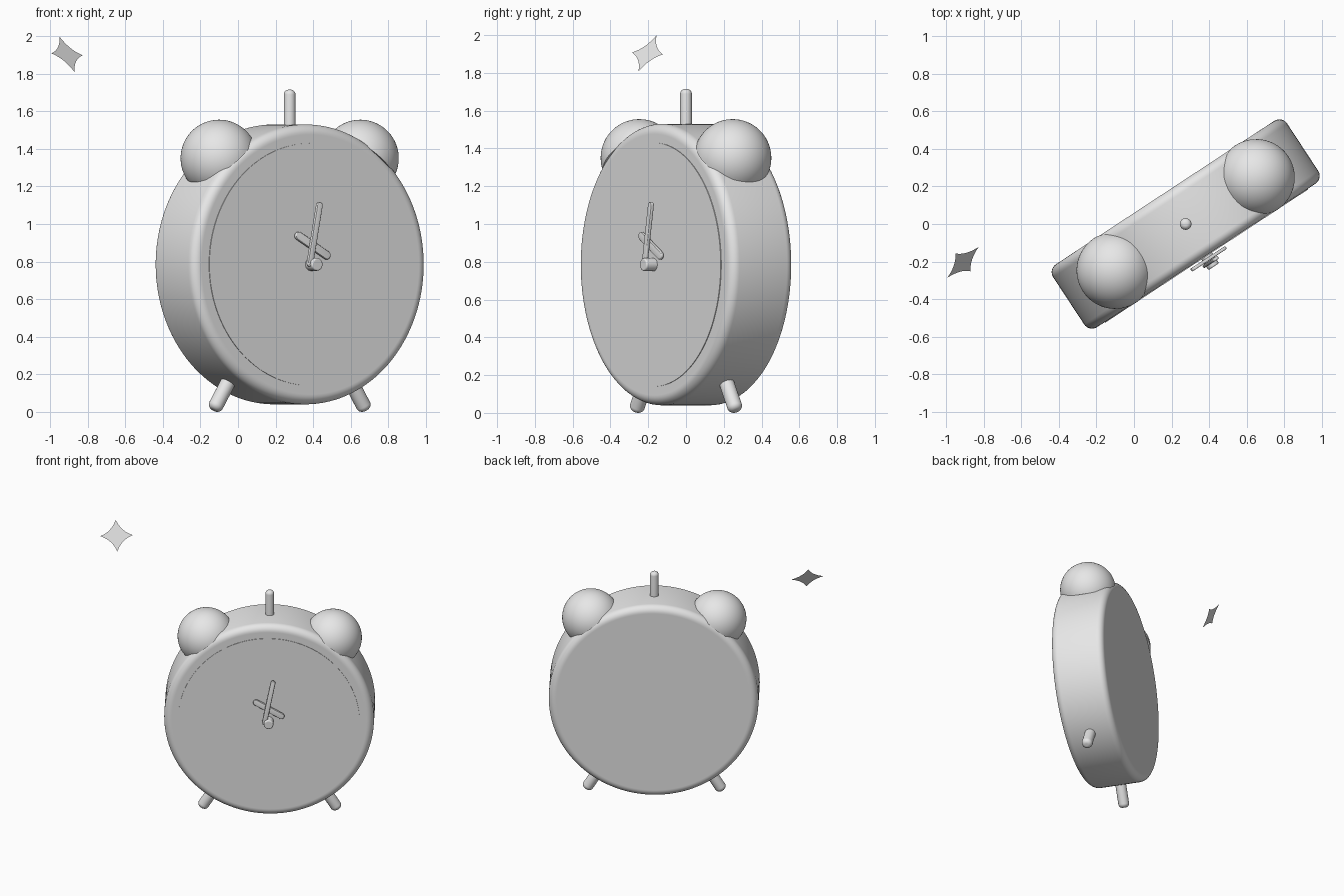
import bpy, bmesh, math
from mathutils import Matrix, Vector

if "Cube" in bpy.data.objects:
    bpy.data.objects.remove(bpy.data.objects["Cube"])

grey = bpy.data.materials.new("plain_grey")
grey.diffuse_color = (0.8, 0.8, 0.8, 1)
grey.use_nodes = True
grey.node_tree.nodes["Principled BSDF"].inputs["Base Color"].default_value = grey.diffuse_color

R, ZC = 0.745, 0.785                       # body radius and centre height
PLACE = Matrix.Translation((0.275, 0, 0)) @ Matrix.Rotation(math.radians(33.3), 4, 'Z')
FACE = Matrix.Translation((0, 0, ZC)) @ Matrix.Rotation(math.pi / 2, 4, 'X')  # local z -> front


def finish(name, bm, matrix, smooth=True):
    bmesh.ops.recalc_face_normals(bm, faces=bm.faces)
    bm.transform(matrix)
    me = bpy.data.meshes.new(name)
    bm.to_mesh(me)
    bm.free()
    me.materials.append(grey)
    ob = bpy.data.objects.new(name, me)
    bpy.context.collection.objects.link(ob)
    if smooth:
        bpy.ops.object.select_all(action='DESELECT')
        ob.select_set(True)
        bpy.context.view_layer.objects.active = ob
        bpy.ops.object.shade_smooth_by_angle(angle=math.radians(30))
    return ob


def lathe(name, profile, matrix, steps=64):
    """Revolve (radius, height) points round the local z axis."""
    bm = bmesh.new()
    vs = [bm.verts.new((r, 0, h)) for r, h in profile]
    es = [bm.edges.new(p) for p in zip(vs, vs[1:])]
    bmesh.ops.spin(bm, geom=vs + es, cent=(0, 0, 0), axis=(0, 0, 1),
                   angle=2 * math.pi, steps=steps)
    bmesh.ops.remove_doubles(bm, verts=bm.verts, dist=1e-5)
    return finish(name, bm, PLACE @ matrix)


def rod(r, h0, h1, b0, b1, n=8):
    """Profile of a cylinder with rounded ends."""
    pts = [(0, h0)]
    for h, b, s in ((h0, b0, -1), (h1, b1, 1)):
        if b:
            arc = [(r - b + b * math.sin(a), h - s * b + s * b * math.cos(a))
                   for a in (math.pi / 2 * i / n for i in range(n + 1))]
            arc.insert(0, (r - b - 0.004, h))
        else:
            arc = [(r, h)]
        pts += arc if s < 0 else arc[::-1]
    return pts + [(0, h1)]


def radial(angle):
    """Frame at the body centre whose z axis leans sideways by the angle."""
    return Matrix.Translation((0, 0, ZC)) @ Matrix.Rotation(math.radians(angle), 4, 'Y')


def hand(name, offset, length, width, tilt, depth):
    """Flat round-ended bar, tilted about its own middle."""
    bm = bmesh.new()
    r, n, s = width / 2, 10, length / 2 - width / 2
    vs = []
    for end in (1, -1):
        for i in range(n + 1):
            a = math.pi * i / n
            vs.append(bm.verts.new((end * r * math.cos(a), end * (s + r * math.sin(a)), 0)))
    f = bm.faces.new(vs)
    out = bmesh.ops.extrude_face_region(bm, geom=[f])
    top = [v for v in out['geom'] if isinstance(v, bmesh.types.BMVert)]
    bmesh.ops.translate(bm, verts=top, vec=(0, 0, 0.018))
    rims = [e for e in bm.edges if abs(e.verts[0].co.z - e.verts[1].co.z) < 1e-6]
    bmesh.ops.bevel(bm, geom=rims, offset=0.005, segments=3, profile=0.5, affect='EDGES')
    m = (Matrix.Translation((0, offset, depth))
         @ Matrix.Rotation(math.radians(-tilt), 4, 'Z'))
    return finish(name, bm, PLACE @ FACE @ m)


# Case, dial and hands
lathe("clock_body", rod(R, -0.2, 0.2, 0.05, 0.05), FACE, 128)
lathe("dial", rod(0.645, 0.19, 0.204, 0, 0), FACE, 128)
hand("hour_hand", 0.1, 0.25, 0.045, -60, 0.213)
hand("minute_hand", 0.16, 0.35, 0.036, 11, 0.233)
lathe("centre_knob", rod(0.034, 0.2, 0.272, 0, 0.008), FACE, 32)

# Bells and feet, mirrored left and right
dome = [(0, 0)] + [(0.205 * math.cos(a), 0.205 * math.sin(a))
                   for a in (math.pi / 2 * i / 24 for i in range(25))]
for side, s in (("left", -1), ("right", 1)):
    lathe(side + "_bell", dome, radial(s * 38.5) @ Matrix.Translation((0, 0, 0.722)))
    lathe(side + "_foot", rod(0.04, 0.65, 0.914, 0, 0.03), radial(s * (180 - 32)), 32)

# Top pin
lathe("top_pin", rod(0.031, 1.45, 1.715, 0, 0.026), Matrix.Identity(4), 32)

# Floating four-pointed star with hollow edges
c = Vector((-0.91, -0.204, 1.903))
u = Vector((0.083, 0.082, -0.005))
w = Vector((-0.041, 0.048, 0.096))
bm = bmesh.new()
tips = [u, w, -u, -w]
outline = []
for i in range(4):
    a, b = tips[i], tips[(i + 1) % 4]
    for k in range(8):
        t = k / 8
        p = (1 - t) ** 2 * a + 2 * t * (1 - t) * 0.27 * (a + b) + t * t * b
        outline.append(bm.verts.new(c + p))
mid = bm.verts.new(c)
for p, q in zip(outline, outline[1:] + outline[:1]):
    bm.faces.new((mid, p, q))
finish("star", bm, Matrix.Identity(4), smooth=False)
